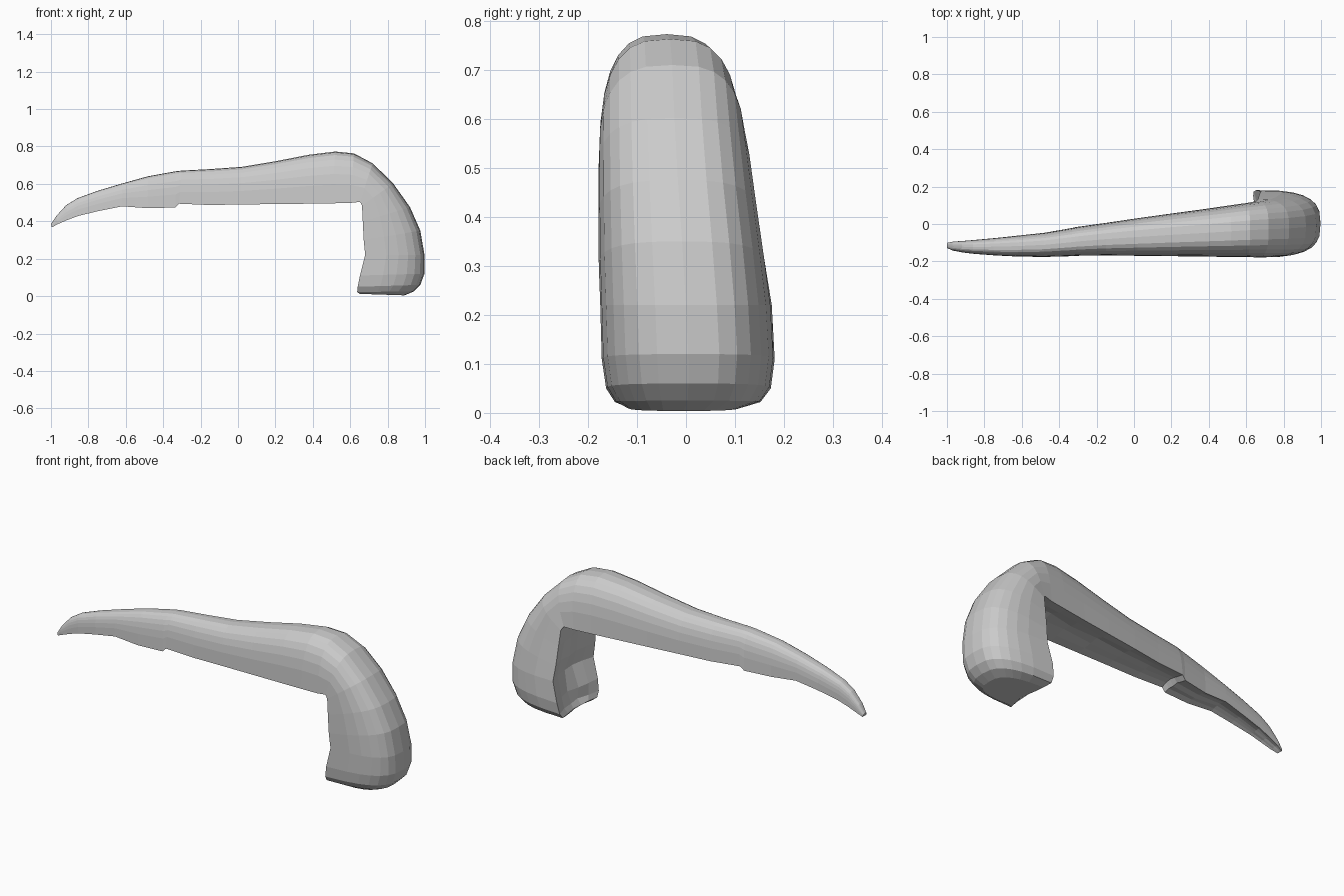
import bpy, bmesh, random
from math import sin, cos, pi

random.seed(4)

# Stations from the thin tip to the foot:
# outer edge (x, z), inner edge (x, z), front y, back y
STATIONS = [
    (-1.0, .385, -.995, .368, -.13, -.10),
    (-.97, .43, -.965, .384, -.143, -.094),
    (-.92, .485, -.91, .408, -.153, -.09),
    (-.86, .523, -.85, .430, -.16, -.085),
    (-.75, .563, -.74, .456, -.168, -.075),
    (-.62, .602, -.62, .480, -.174, -.062),
    (-.48, .641, -.48, .470, -.176, -.047),
    (-.33, .668, -.335, .474, -.172, -.022),
    (-.30, .671, -.315, .494, -.170, -.017),
    (-.15, .679, -.15, .487, -.168, .006),
    (.02, .691, .02, .490, -.170, .031),
    (.20, .721, .20, .492, -.172, .056),
    (.38, .756, .37, .494, -.174, .079),
    (.52, .773, .50, .496, -.176, .098),
    (.62, .763, .60, .498, -.177, .112),
    (.72, .71, .652, .504, -.178, .122),
    (.83, .602, .663, .485, -.179, .132),
    (.92, .475, .667, .40, -.179, .146),
    (.975, .35, .672, .30, -.178, .162),
    (.997, .22, .68, .22, -.175, .175),
    (.997, .12, .652, .11, -.172, .181),
    (.975, .06, .640, .05, -.163, .173),
    (.94, .025, .637, .022, -.145, .152),
    (.89, .004, .65, .012, -.12, .11),
]
ARC = 14     # segments over the rounded outer side
FLAT = 5     # segments across the rough inner side


def power(v, e):
    return abs(v) ** e * (1 if v >= 0 else -1)


def section(station):
    ox, oz, ix, iz, y0, y1 = station
    mid, half = (y0 + y1) / 2, (y1 - y0) / 2
    pts = []
    # rounded outer side
    for k in range(ARC + 1):
        a = pi * k / ARC
        pts.append((power(cos(a), .68), power(max(sin(a), 0), .68)))
    # slightly hollow, lumpy inner side
    for k in range(1, FLAT):
        u = -1 + 2 * k / FLAT
        pts.append((u, (1 - u * u) * random.uniform(.03, .11)))
    return [(ix + (ox - ix) * t, mid + half * u, iz + (oz - iz) * t)
            for u, t in pts]


# Lofted horn-shaped body with both ends capped
bm = bmesh.new()
rings = [[bm.verts.new(p) for p in section(s)] for s in STATIONS]
n = len(rings[0])
for a, b in zip(rings, rings[1:]):
    for i in range(n):
        j = (i + 1) % n
        bm.faces.new((a[i], a[j], b[j], b[i]))
bm.faces.new(rings[0])
bm.faces.new(rings[-1])
bmesh.ops.recalc_face_normals(bm, faces=bm.faces)

mesh = bpy.data.meshes.new("curved_horn")
bm.to_mesh(mesh)
bm.free()
horn = bpy.data.objects.new("curved_horn", mesh)
bpy.context.collection.objects.link(horn)
